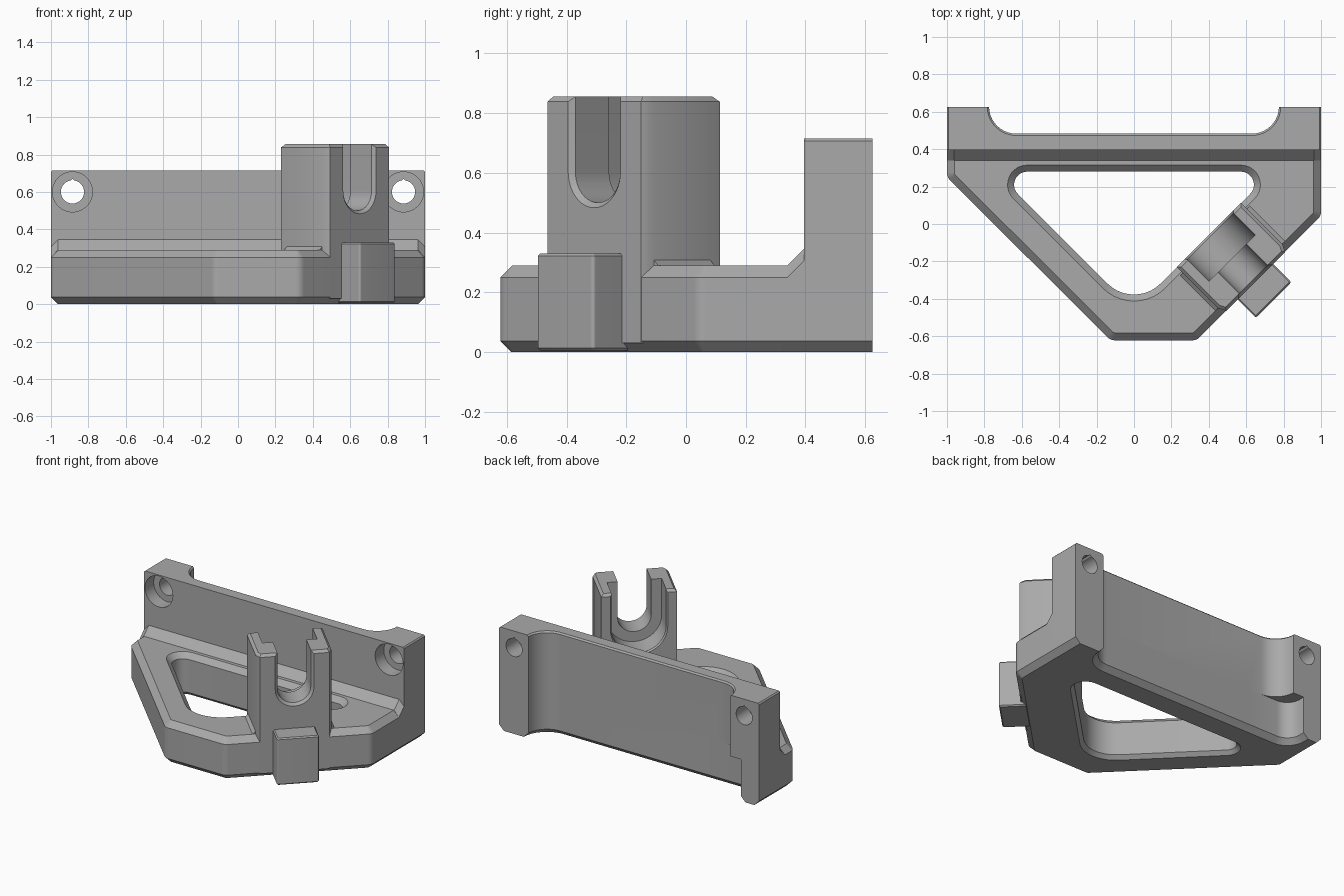
import bpy, bmesh, math
from mathutils import Matrix, Vector

cube = bpy.data.objects.get("Cube")
if cube:
    bpy.data.objects.remove(cube, do_unlink=True)

grey = bpy.data.materials.new("plain grey")
grey.use_nodes = True
COLOUR = (0.4, 0.4, 0.4, 1)
grey.diffuse_color = COLOUR
grey.node_tree.nodes["Principled BSDF"].inputs["Base Color"].default_value = COLOUR

# Working frames: the holder is turned 45 degrees, the screws run along y
U = Vector((1, 1, 0)).normalized()
V = Vector((1, -1, 0)).normalized()
Z = Vector((0, 0, 1))


def frame(a, b, c):
    return Matrix((a, b, c)).transposed().to_4x4()


FLAT = Matrix.Identity(4)
POST = frame(V, U, Z)
SLOT = frame(U, Z, V)
SCREW = frame(Vector((-1, 0, 0)), Z, Vector((0, 1, 0)))


def outline(pts, radii, inset=0, weights=None, segs=10):
    """Counter-clockwise convex polygon, inset and with rounded corners."""
    pts = [Vector(p) for p in pts]
    n = len(pts)
    weights = weights or [1] * n
    normals = []
    for i in range(n):
        d = (pts[(i + 1) % n] - pts[i]).normalized()
        normals.append(Vector((-d.y, d.x)))
    result = []
    for i in range(n):
        n0, n1 = normals[i - 1], normals[i]
        r = max(radii[i] - inset, 0.004) if radii[i] else 0
        d0 = n0.dot(pts[i]) + inset * weights[i - 1] + r
        d1 = n1.dot(pts[i]) + inset * weights[i] + r
        det = n0.x * n1.y - n0.y * n1.x
        centre = Vector((d0 * n1.y - d1 * n0.y, n0.x * d1 - n1.x * d0)) / det
        if r == 0:
            result.append(centre)
            continue
        start = math.atan2(-n0.y, -n0.x)
        sweep = math.atan2(det, n0.dot(n1))
        for k in range(segs + 1):
            a = start + sweep * k / segs
            result.append(centre + r * Vector((math.cos(a), math.sin(a))))
    return result


def finish(name, bm):
    bmesh.ops.remove_doubles(bm, verts=bm.verts, dist=1e-5)
    bmesh.ops.recalc_face_normals(bm, faces=bm.faces)
    mesh = bpy.data.meshes.new(name)
    bm.to_mesh(mesh)
    bm.free()
    mesh.materials.append(grey)
    ob = bpy.data.objects.new(name, mesh)
    bpy.context.collection.objects.link(ob)
    return ob


def loft(name, layers, matrix=FLAT):
    """Skin a stack of (height, points) layers and cap both ends."""
    bm = bmesh.new()
    rings = [[bm.verts.new(matrix @ Vector((p[0], p[1], h))) for p in pts]
             for h, pts in layers]
    for a, b in zip(rings, rings[1:]):
        for i in range(len(a)):
            j = (i + 1) % len(a)
            bm.faces.new((a[i], a[j], b[j], b[i]))
    bm.faces.new(rings[0][::-1])
    bm.faces.new(rings[-1])
    return finish(name, bm)


def prism(name, pts, radii, steps, matrix=FLAT, weights=None):
    """Rounded polygon with (height, inset) steps for its chamfers."""
    return loft(name, [(h, outline(pts, radii, s, weights)) for h, s in steps], matrix)


def rect(x0, x1, y0, y1):
    return [(x0, y0), (x1, y0), (x1, y1), (x0, y1)]


def cut(target, cutters):
    for c in cutters:
        c.hide_render = True
        mod = target.modifiers.new("cut", "BOOLEAN")
        mod.operation = "DIFFERENCE"
        mod.solver = "EXACT"
        mod.object = c
    bpy.context.view_layer.update()
    mesh = bpy.data.meshes.new_from_object(
        target.evaluated_get(bpy.context.evaluated_depsgraph_get()))
    target.modifiers.clear()
    target.data = mesh


# Base plate, chamfered everywhere but at the back
base = prism("base_plate",
             [(-1, 0.625), (-1, 0.25), (-0.125, -0.622), (0.335, -0.622), (1, 0.043), (1, 0.625)],
             [0, 0.06, 0.06, 0.06, 0.06, 0],
             [(0, 0.037), (0.037, 0), (0.25, 0), (0.29, 0.04)],
             weights=[1, 1, 1, 1, 1, 0])

# Mounting wall
wall = prism("mounting_wall", rect(-1, 1, 0.395, 0.625), [0] * 4,
             [(0.1, 0), (0.707, 0), (0.715, 0.008)], weights=[0, 1, 0, 1])

# Sloping strip between plate and wall
bm = bmesh.new()
for side in (-1, 1):
    for x, drop in ((0.963, 0), (1, 0.04)):
        for y, z in ((0.34, 0.29), (0.395, 0.345), (0.395, 0.24)):
            bm.verts.new((side * x, y, z - drop))
bmesh.ops.convex_hull(bm, input=bm.verts)
strip = finish("wall_strip", bm)

# Triangular window, back recess and lower relief
window = prism("window_cutter", [(-0.74, 0.28), (0, -0.46), (0.74, 0.28)], [0.07, 0.2, 0.07],
               [(-0.01, -0.035), (0.025, 0), (0.255, 0), (0.3, -0.045)])
recess = prism("recess_cutter", rect(-0.775, 0.775, 0.483, 0.9), [0.145, 0.145, 0, 0],
               [(-0.01, -0.045), (0.035, 0), (0.705, 0), (0.73, -0.025)])
relief = prism("relief_cutter", rect(-0.86, -0.5, 0.483, 0.9), [0.1, 0.02, 0, 0],
               [(-0.01, -0.045), (0.035, 0), (0.29, 0)])

# Screw holes with a peaked top and a counterbore
screws = []
for x in (-0.885, 0.885):
    for name, r, y0, y1, peak in (("screw", 0.062, 0.3, 0.7, 1.15),
                                  ("counterbore", 0.107, 0.3, 0.49, 1)):
        ring = []
        for k in range(40):
            a = math.tau * k / 40
            tip = peak if k == 10 else 1
            ring.append((-x + r * math.cos(a), 0.6 + r * tip * math.sin(a)))
        screws.append(loft(name + "_cutter", [(y0, ring), (y1, ring)], SCREW))

cut(base, [window, recess, relief])
cut(wall, [recess, relief] + screws)

# Forked holder on the slanted side
FRONT = 0.677
W = 0.485
C = W / 2
E = 0.04
holder = prism("forked_holder",
               [(0.325, 0), (FRONT - E, 0), (FRONT, E / 2), (FRONT, W - E / 2),
                (FRONT - E, W), (0.325, W)], [0] * 6,
               [(0.03, 0), (0.838, 0), (0.855, 0.017)], POST)


def slot(name, r, bottom, steps):
    return prism(name, rect(C - r, C + r, bottom, 1.1),
                 [r * 0.99, r * 0.99, 0, 0], steps, SLOT)


narrow = slot("slot_cutter", 0.107, 0.5, [(0.3, 0), (0.66, 0), (0.7, -0.04)])
wide = slot("pocket_cutter", 0.175, 0.43, [(0.3, -0.03), (0.335, 0), (0.5, 0)])
cut(holder, [narrow, wide])

# Small sloping skirt where the holder meets the plate
skirt = prism("holder_skirt", rect(0.37, FRONT - E, 0, W), [0] * 4,
              [(0.27, -0.02), (0.29, -0.02), (0.308, 0)], POST, weights=[1, 0, 1, 0])

# Block on the outer face of the holder
block = prism("outer_block", rect(0.6, 0.815, 0.106, 0.375), [0, 0.012, 0.012, 0],
              [(0.005, 0.008), (0.013, 0), (0.322, 0), (0.33, 0.008)], POST)

for c in [window, recess, relief, narrow, wide] + screws:
    bpy.data.objects.remove(c, do_unlink=True)

# Smooth the round surfaces, keep the edges sharp
bpy.ops.object.select_all(action="DESELECT")
parts = [base, wall, strip, holder, skirt, block]
for ob in parts:
    ob.select_set(True)
bpy.context.view_layer.objects.active = base
bpy.ops.object.shade_smooth_by_angle(angle=math.radians(28))
